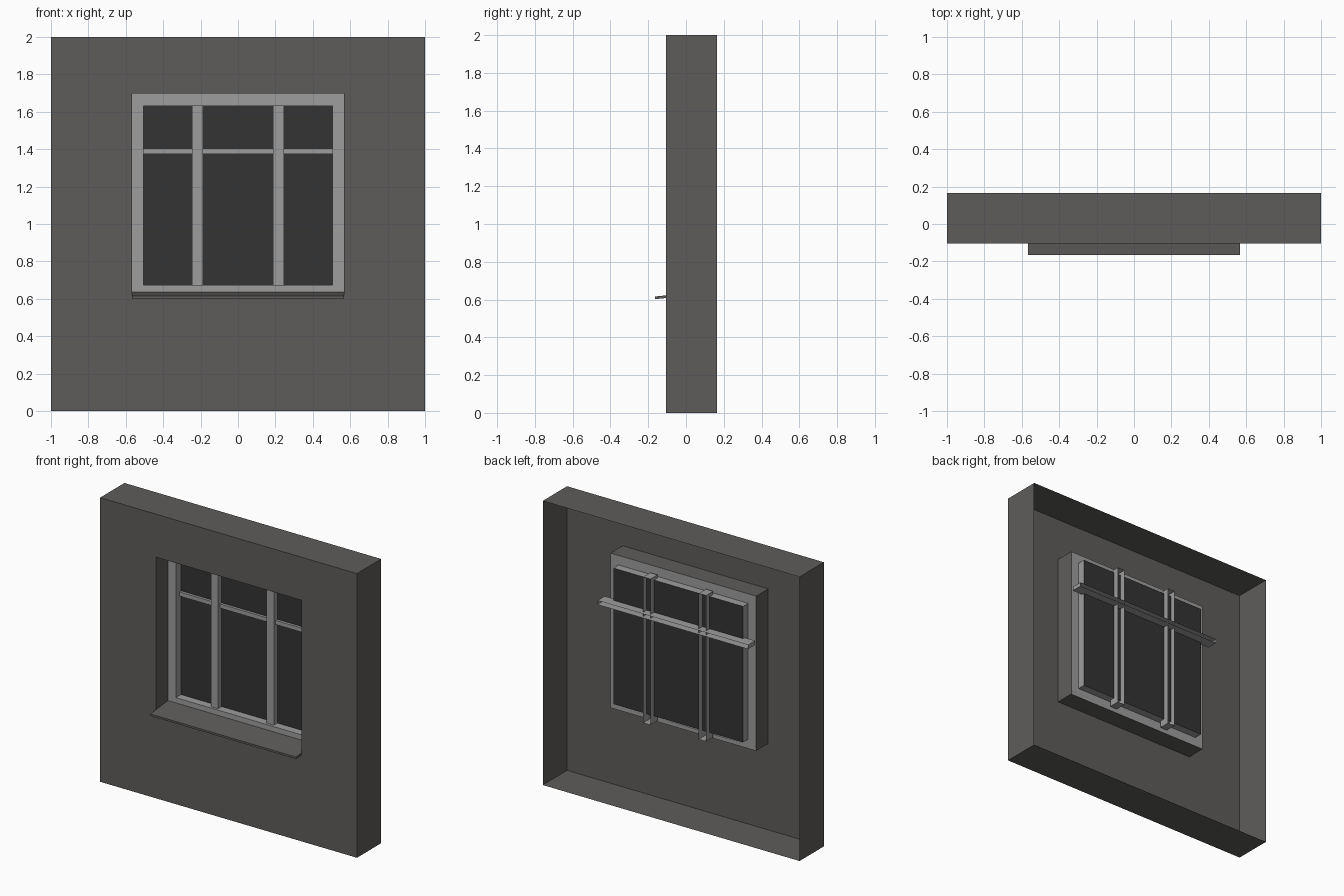
import bpy

if "Cube" in bpy.data.objects:
    bpy.data.objects.remove(bpy.data.objects["Cube"])


def make_material(name, r, g, b):
    mat = bpy.data.materials.new(name)
    mat.diffuse_color = (r, g, b, 1)
    mat.use_nodes = True
    mat.node_tree.nodes["Principled BSDF"].inputs["Base Color"].default_value = mat.diffuse_color
    return mat


def make_object(name, verts, faces, mat):
    mesh = bpy.data.meshes.new(name)
    mesh.from_pydata(verts, [], faces)
    mesh.update()
    obj = bpy.data.objects.new(name, mesh)
    bpy.context.collection.objects.link(obj)
    mesh.materials.append(mat)
    return obj


def loft(name, rects, mat, cap=False):
    """Skin a row of upright rectangles (x0, x1, z0, z1, y); cap closes the last."""
    verts, faces = [], []
    for x0, x1, z0, z1, y in rects:
        verts += [(x0, y, z0), (x1, y, z0), (x1, y, z1), (x0, y, z1)]
    for k in range(len(rects) - 1):
        a, b = 4 * k, 4 * k + 4
        for i in range(4):
            j = (i + 1) % 4
            faces.append((a + i, a + j, b + j, b + i))
    if cap:
        n = len(verts)
        faces.append((n - 4, n - 3, n - 2, n - 1))
    return make_object(name, verts, faces, mat)


wall_mat = make_material("wall_grey", 0.113, 0.108, 0.102)
frame_mat = make_material("frame_grey", 0.34, 0.34, 0.34)
glass_mat = make_material("dark_glass", 0.034, 0.034, 0.034)

FRONT, BACK, FRAME_Y, GLASS_Y = -0.105, 0.165, 0.03, 0.087
outer = (-1, 1, 0, 2)
hole = (-0.567, 0.567, 0.608, 1.697)
inner = (-0.505, 0.505, 0.673, 1.63)

# Wall shell, open at the back, with the window reveal folded inwards
loft("wall", [outer + (BACK,), outer + (FRONT,), hole + (FRONT,), hole + (FRAME_Y,)], wall_mat)

# Frame: flat ring, then an inner reveal running back to the glass
loft("window_frame", [hole + (FRAME_Y,), inner + (FRAME_Y,), inner + (GLASS_Y,)], frame_mat)
loft("glass", [inner + (GLASS_Y,)], glass_mat, cap=True)

# Glazing bars: boxes open at the back, passing through the glass
for side, x0, x1 in (("left", -0.245, -0.188), ("right", 0.188, 0.245)):
    bar = (x0, x1, 0.625, 1.652)
    loft("mullion_" + side, [bar + (0.127,), bar + (0.048,)], frame_mat, cap=True)
rail = (-0.586, 0.586, 1.374, 1.403)
loft("transom", [rail + (0.147,), rail + (0.068,)], frame_mat, cap=True)

# Sloping sill slab
x0, x1 = hole[:2]
y0, y1, zf, zb, t = -0.165, FRAME_Y, 0.616, 0.636, 0.014
profile = [(y0, zf - t), (y1, zb - t), (y1, zb), (y0, zf)]
verts = [(x, y, z) for x in (x0, x1) for y, z in profile]
faces = [(3, 2, 1, 0), (4, 5, 6, 7)]
faces += [(i, (i + 1) % 4, (i + 1) % 4 + 4, i + 4) for i in range(4)]
make_object("sill", verts, faces, wall_mat)
